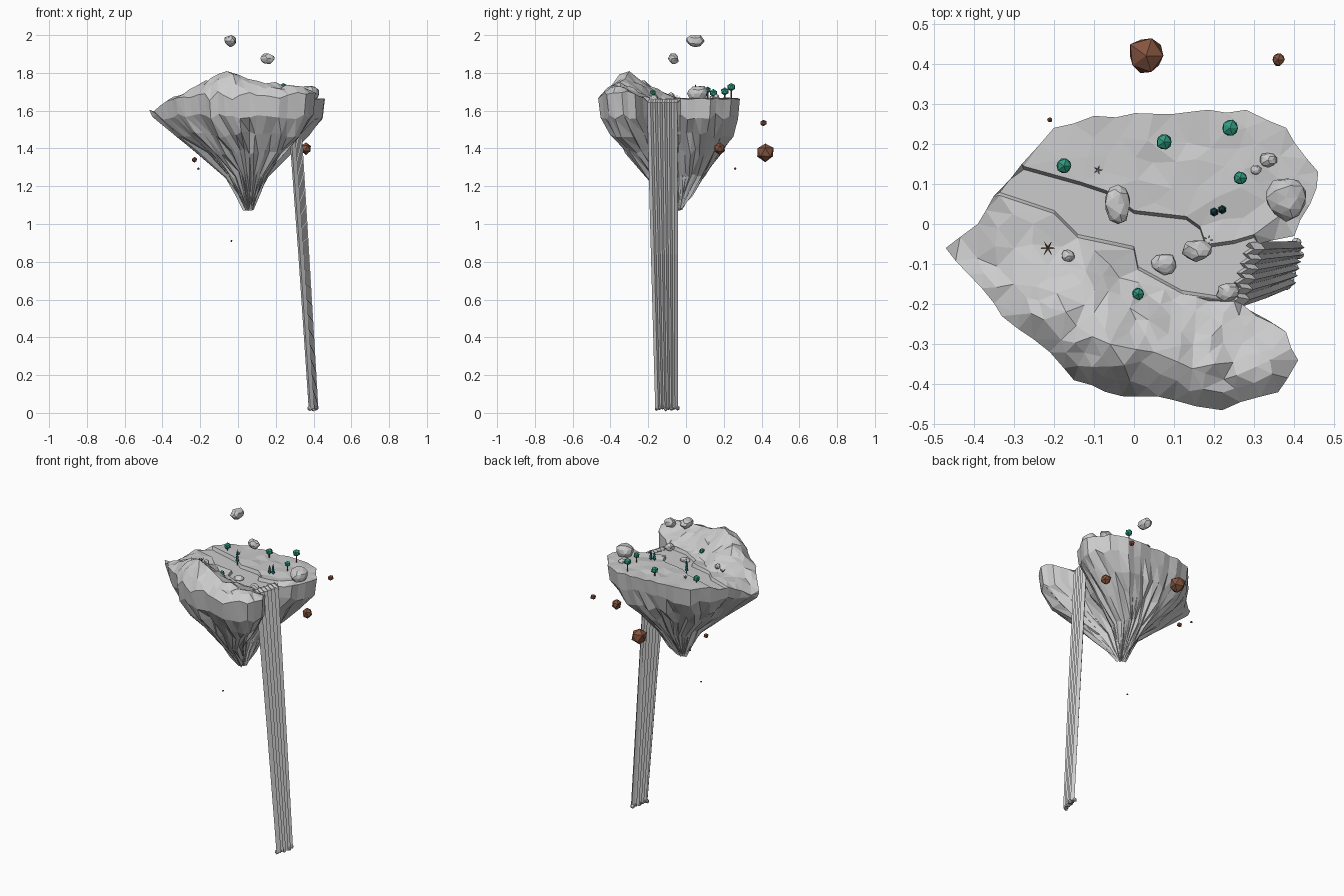
import bpy, bmesh, math, random
from mathutils import Vector, Matrix
from mathutils.geometry import delaunay_2d_cdt, intersect_point_line

if "Cube" in bpy.data.objects:
    bpy.data.objects.remove(bpy.data.objects["Cube"])

random.seed(4)
R = random.uniform


def material(name, rgb):
    m = bpy.data.materials.new(name)
    m.diffuse_color = (*rgb, 1)
    m.use_nodes = True
    m.node_tree.nodes["Principled BSDF"].inputs["Base Color"].default_value = m.diffuse_color
    return m


GREEN = material("leaf_green", (0.03, 0.33, 0.22))
TEAL = material("pine_teal", (0.02, 0.16, 0.16))
BROWN = material("earth_brown", (0.24, 0.09, 0.05))


def finish(bm, name, mat=None):
    bmesh.ops.recalc_face_normals(bm, faces=bm.faces)
    me = bpy.data.meshes.new(name)
    bm.to_mesh(me)
    bm.free()
    ob = bpy.data.objects.new(name, me)
    bpy.context.collection.objects.link(ob)
    if mat:
        me.materials.append(mat)
    return ob


def rock(name, loc, size, mat=None, sub=2, jitter=0.16):
    bm = bmesh.new()
    bmesh.ops.create_icosphere(bm, subdivisions=sub, radius=1)
    for v in bm.verts:
        v.co *= 1 + R(-jitter, jitter * 0.6)
        v.co = Vector(loc) + Vector(a * b for a, b in zip(v.co, size))
    return finish(bm, name, mat)


def cone(bm, base, tip, r1, r2, sides=6):
    base, tip = Vector(base), Vector(tip)
    d = tip - base
    mat = Matrix.Translation((base + tip) / 2) @ d.to_track_quat('Z', 'Y').to_matrix().to_4x4()
    bmesh.ops.create_cone(bm, cap_ends=True, segments=sides, radius1=r1, radius2=r2,
                          depth=d.length, matrix=mat)


# Island plan: outline, stream bed and ridge line
OUTLINE = [(.46, .13), (.38, .24), (.28, .285), (.1, .275), (-.1, .27), (-.2, .24), (-.28, .15),
           (-.35, .07), (-.39, 0), (-.47, -.06), (-.38, -.16), (-.33, -.23), (-.21, -.32),
           (-.15, -.39), (-.03, -.43), (.1, -.44), (.22, -.465), (.36, -.42), (.41, -.34),
           (.38, -.27), (.27, -.2), (.28, -.14), (.31, -.05), (.4, -.03), (.44, .05)]
NORTH = [(-.275, .14), (-.13, .1), (-.07, .08), (0, .03), (.13, .015), (.165, -.01), (.18, -.055),
         (.25, -.045), (.3, -.03)]
SOUTH = [(-.335, .075), (-.2, .03), (-.14, -.03), (0, -.06), (.01, -.11), (.12, -.17), (.25, -.19)]
STREAM = [(-.4, .15)] + NORTH + [(.4, -.03), (.3, -.22)] + SOUTH[::-1] + [(-.4, .11)]
RIDGE = [(-.46, -.06, 1.59), (-.3, -.15, 1.68), (-.17, -.22, 1.75), (-.06, -.3, 1.805),
         (.05, -.32, 1.78), (.2, -.35, 1.74), (.34, -.34, 1.72)]


def inside(p, poly):
    c = False
    for a, b in zip(poly, poly[1:] + poly[:1]):
        if (a[1] > p[1]) != (b[1] > p[1]) and \
                p[0] < (b[0] - a[0]) * (p[1] - a[1]) / (b[1] - a[1]) + a[0]:
            c = not c
    return c


def ridge_near(p):
    best = (9, 0, 0)
    for a, b in zip(RIDGE, RIDGE[1:]):
        A, B = Vector(a[:2]), Vector(b[:2])
        q, t = intersect_point_line(p, A, B)
        t = min(1, max(0, t))
        d = (Vector(p) - A.lerp(B, t)).length
        if d < best[0]:
            best = (d, a[2] + (b[2] - a[2]) * t, (B - A).cross(Vector(p) - A))
    return best


def ground(p, rough=1.0):
    d, zs, side = ridge_near(p)
    if side < 0:
        return 1.61 + max(0, zs - 1.61) * max(0, 1 - (d / .15) ** 2) + rough * R(-.014, .014)
    if inside(p, STREAM):
        return 1.645
    base = 1.66 - max(0, -p[0] - .33) * .4
    z = base + (zs - base) * max(0, 1 - d / .15) ** .8 if d < .15 else base
    return z + rough * (R(-.012, .012) if d < .15 else R(-.002, .009))


# Rim points, evenly spaced with a rough edge
rim = []
for a, b in zip(OUTLINE, OUTLINE[1:] + OUTLINE[:1]):
    a, b = Vector(a), Vector(b)
    n = max(1, round((b - a).length / .05))
    rim += [a.lerp(b, i / n) + Vector((R(-.006, .006), R(-.006, .006))) * (i > 0) for i in range(n)]
N = len(rim)

# Top surface: triangulated scatter with stepped banks along the stream
pts = list(rim)
edges = [(i, (i + 1) % N) for i in range(N)]
for line, s in ((NORTH, 1), (SOUTH, -1)):
    for off in (-.004, .004):
        start = len(pts)
        pts += [Vector((x, y + off * s)) for x, y in line if inside((x, y + off * s), OUTLINE)]
        edges += [(i, i + 1) for i in range(start, len(pts) - 1)]
pts += [Vector(r[:2]) for r in RIDGE[1:]]
for _ in range(3000):
    p = Vector((R(-.47, .46), R(-.46, .28)))
    gap = .03 if p.y < -.1 else .045
    if inside(p, OUTLINE) and all((p - q).length > gap for q in pts):
        pts.append(p)
verts, _, faces, *_ = delaunay_2d_cdt(pts, edges, [], 1, 1e-5)
island = bmesh.new()
top = [island.verts.new((v.x, v.y, ground(v))) for v in verts]
for f in faces:
    island.faces.new([top[i] for i in f])

# Underside: rim rings shrinking to a hanging point
C = Vector((.06, -.04))
loop = [min(top, key=lambda v, r=r: (v.co.xy - r).length) for r in rim]
for z, sx, sy in ((1.57, .97, .97), (1.47, .77, .84), (1.38, .54, .66), (1.26, .25, .43),
                  (1.16, .14, .22), (1.09, .06, .07)):
    ring = []
    for r in rim:
        k = 1 + R(-.08, .08) * (z < 1.56)
        q = r - C
        ring.append(island.verts.new((C.x + q.x * sx * k, C.y + q.y * sy * k, z + R(-.018, .018))))
    for i in range(N):
        j = (i + 1) % N
        island.faces.new((loop[i], loop[j], ring[j]))
        island.faces.new((loop[i], ring[j], ring[i]))
    loop = ring
tip = island.verts.new((C.x - .005, C.y, 1.07))
for i in range(N):
    island.faces.new((loop[i], loop[(i + 1) % N], tip))
finish(island, "island")

# Waterfall: pleated sheet narrowing down to the splash
fall = bmesh.new()
rows = []
for t, a, b in ((0, (.245, -.195), (.29, -.05)), (.01, (.27, -.2), (.315, -.05)),
                (.5, (.33, -.178), (.362, -.05)), (1, (.385, -.155), (.41, -.05))):
    a, b = Vector(a), Vector(b)
    row = []
    for i in range(13):
        p = a.lerp(b, i / 12)
        row.append(fall.verts.new((p.x + (.009 if i % 2 else -.006), p.y, 1.655 - 1.635 * t)))
    rows.append(row)
for r, s in zip(rows, rows[1:]):
    for i in range(12):
        fall.faces.new((r[i], r[i + 1], s[i + 1], s[i]))
sheet = finish(fall, "waterfall")
thick = sheet.modifiers.new("thickness", 'SOLIDIFY')
thick.thickness = .018
thick.offset = 0

# Splash lumps at the foot
for i in range(8):
    t = i / 7
    rock("splash", (.383 + .03 * t + R(-.01, .01), -.155 + .11 * t, .024 + R(-.002, .008)),
         (.015, .012, .015), sub=1)

# Boulders on the plateau and grey clouds above it
for x, y, z, sx, sy, sz in ((.38, .065, 1.69, .057, .057, .045), (.335, .16, 1.67, .023, .018, .018),
                            (.305, .135, 1.667, .013, .012, .012), (-.165, -.08, 1.68, .018, .016, .018),
                            (.075, -.1, 1.65, .033, .026, .016), (.235, -.17, 1.66, .03, .025, .025)):
    rock("boulder", (x, y, z), (sx, sy, sz))
rock("cloud", (-.04, .05, 1.97), (.034, .05, .032))
rock("cloud", (.155, -.065, 1.875), (.038, .028, .03))

# Floating earth lumps
for x, y, z, r in ((.03, .42, 1.38, .053), (.36, .41, 1.535, .018), (.36, .18, 1.4, .032),
                   (-.23, .13, 1.34, .016), (-.21, .26, 1.293, .007), (-.035, -.1, .91, .006)):
    rock("earth_lump", (x, y, z), (r, r, r), BROWN, 1)

# Round trees
for x, y, z, r in ((-.175, .145, 1.693, .021), (.075, .205, 1.702, .022), (.24, .24, 1.725, .023),
                   (.265, .115, 1.71, .019), (.01, -.175, 1.695, .017)):
    rock("tree_crown", (x, y, z), (r, r, r), GREEN, 1, .08)
    bm = bmesh.new()
    cone(bm, (x, y, 1.64), (x, y, z), .004, .003)
    finish(bm, "tree_trunk", BROWN)

# Pines
for x, y, h in ((.2, .03, .05), (.22, .036, .06), (-.04, .05, .075)):
    bm = bmesh.new()
    for k in range(3):
        b = 1.672 + k * h * .25
        cone(bm, (x, y, b), (x, y, b + h * .45), .011 - k * .002, 0)
    finish(bm, "pine_crown", TEAL)
    bm = bmesh.new()
    cone(bm, (x, y, 1.645), (x, y, 1.68), .003, .003)
    finish(bm, "pine_trunk", BROWN)

# Bare bush and grass tufts
for name, x, y, z, n, l, mat in (("bare_bush", -.215, -.06, 1.66, 6, .018, BROWN),
                                 ("grass_tuft", -.09, .135, 1.66, 5, .012, None),
                                 ("grass_tuft", .185, -.04, 1.65, 5, .012, None)):
    bm = bmesh.new()
    cone(bm, (x, y, z - .02), (x, y, z + .012), .002, .002, 4)
    for i in range(n):
        a = i * math.tau / n
        cone(bm, (x, y, z + .005), (x + l * math.cos(a), y + l * math.sin(a), z + .025), .002, .0005, 4)
    finish(bm, name, mat)
